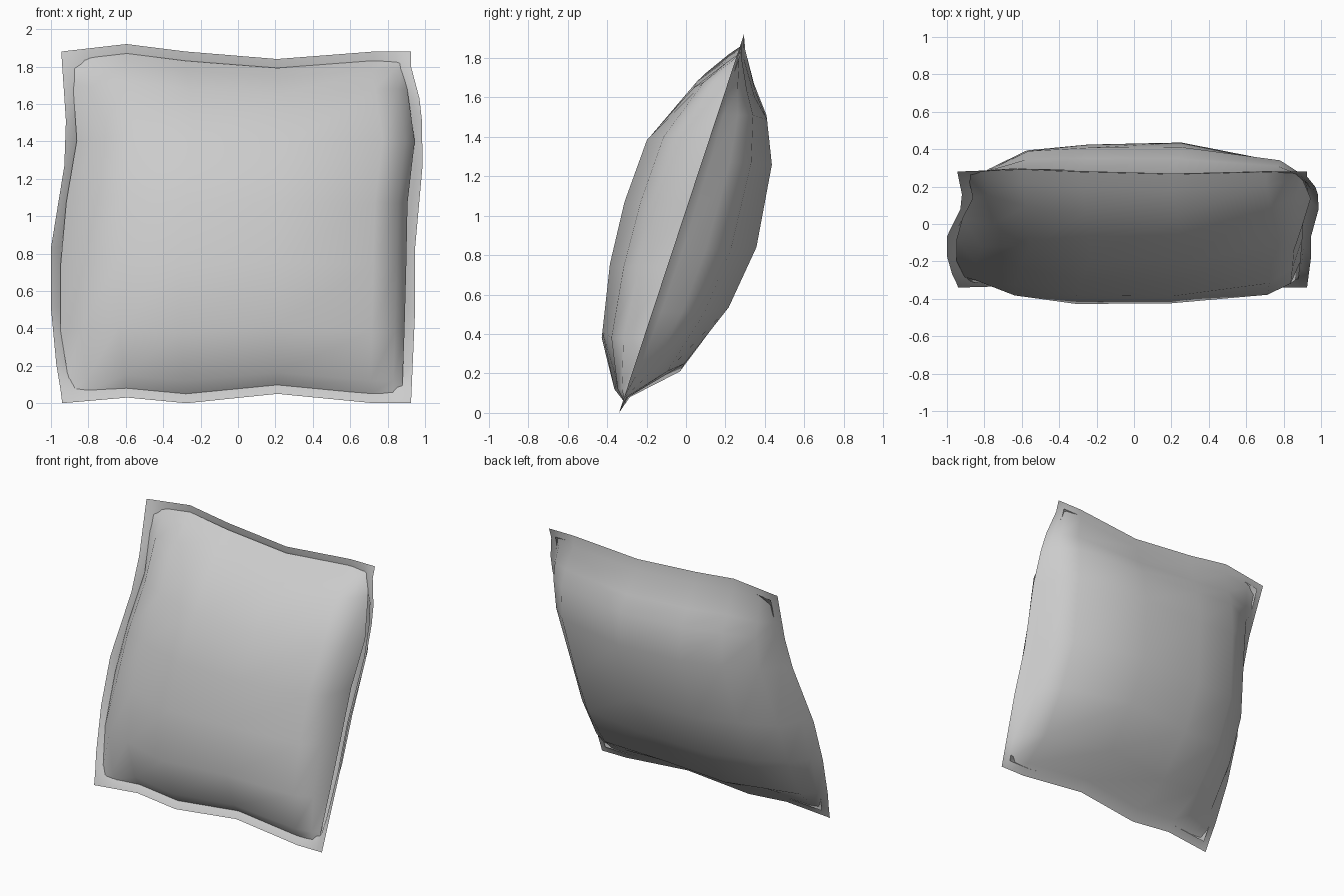
import bpy
import bmesh

cube = bpy.data.objects.get("Cube")
if cube:
    bpy.data.objects.remove(cube, do_unlink=True)

fabric = bpy.data.materials.new("grey fabric")
fabric.use_nodes = True
GREY = (0.6, 0.6, 0.6, 1)
fabric.diffuse_color = GREY
fabric.node_tree.nodes["Principled BSDF"].inputs["Base Color"].default_value = GREY


def interp(points, t):
    """Piecewise linear lookup through (t, value) pairs."""
    if t <= points[0][0]:
        return points[0][1]
    for (a, u), (b, w) in zip(points, points[1:]):
        if t <= b:
            return u + (w - u) * (t - a) / (b - a)
    return points[-1][1]


# Wavy outline of the seam
LEFT = [(0, -.94), (.08, -.95), (.38, -1), (.92, -1), (1.36, -.91), (1.88, -.945)]
RIGHT = [(0, .925), (.68, .955), (.95, .94), (1.36, 1), (1.63, .97), (1.78, .925)]
TOP = [(-.94, 1.88), (-.59, 1.92), (-.27, 1.88), (.22, 1.84), (.69, 1.88)]
BOTTOM = [(-.94, 0), (-.59, .03), (-.27, 0), (.22, .05), (.69, 0)]

# Puffiness of each side: by height, and across the width
FRONT_Z = [(.05, -.02), (.12, .08), (.38, .235), (.74, .31), (1.07, .34),
           (1.4, .33), (1.68, .18), (1.78, .07), (1.83, -.02)]
FRONT_X = [(-.89, 0), (-.79, .45), (-.59, .82), (-.27, .97), (.22, 1),
           (.72, .76), (.84, .5), (.89, 0)]
BACK_Z = [(0, 0), (.08, .03), (.21, .25), (.51, .38), (.83, .42), (1.27, .36),
          (1.51, .26), (1.63, .16), (1.8, .04), (1.88, 0)]
BACK_X = [(-.94, 0), (-.88, .12), (-.8, .5), (-.59, .84), (-.27, .96), (.22, 1),
          (.74, .7), (.86, .4), (.9, .12), (.94, 0)]


def sheet(name, rows, columns, side, sink):
    """One bulging fabric sheet over the leaning seam plane."""
    bm = bmesh.new()
    grid = []
    for h, puff in rows:
        line = []
        for c, width in columns:
            s, t = (c + .94) / 1.88, h / 1.88
            x = interp(LEFT, h) * (1 - s) + interp(RIGHT, h) * s
            z = interp(BOTTOM, c) * (1 - t) + interp(TOP, c) * t
            y = -.34 + .33 * z + side * max(puff, 0) * width + sink
            line.append(bm.verts.new((x, y, z)))
        grid.append(line)
    for low, high in zip(grid, grid[1:]):
        for i in range(len(low) - 1):
            quad = (low[i], low[i + 1], high[i + 1], high[i])
            bm.faces.new(quad if side < 0 else quad[::-1])
    for f in bm.faces:
        f.smooth = True
    mesh = bpy.data.meshes.new(name)
    bm.to_mesh(mesh)
    bm.free()
    mesh.materials.append(fabric)
    ob = bpy.data.objects.new(name, mesh)
    bpy.context.collection.objects.link(ob)
    return ob


# Front panel stops short of the seam; back panel carries the flat rim
sheet("cushion_front", FRONT_Z, FRONT_X, -1, .015)
sheet("cushion_back_and_rim", BACK_Z, BACK_X, 1, 0)
